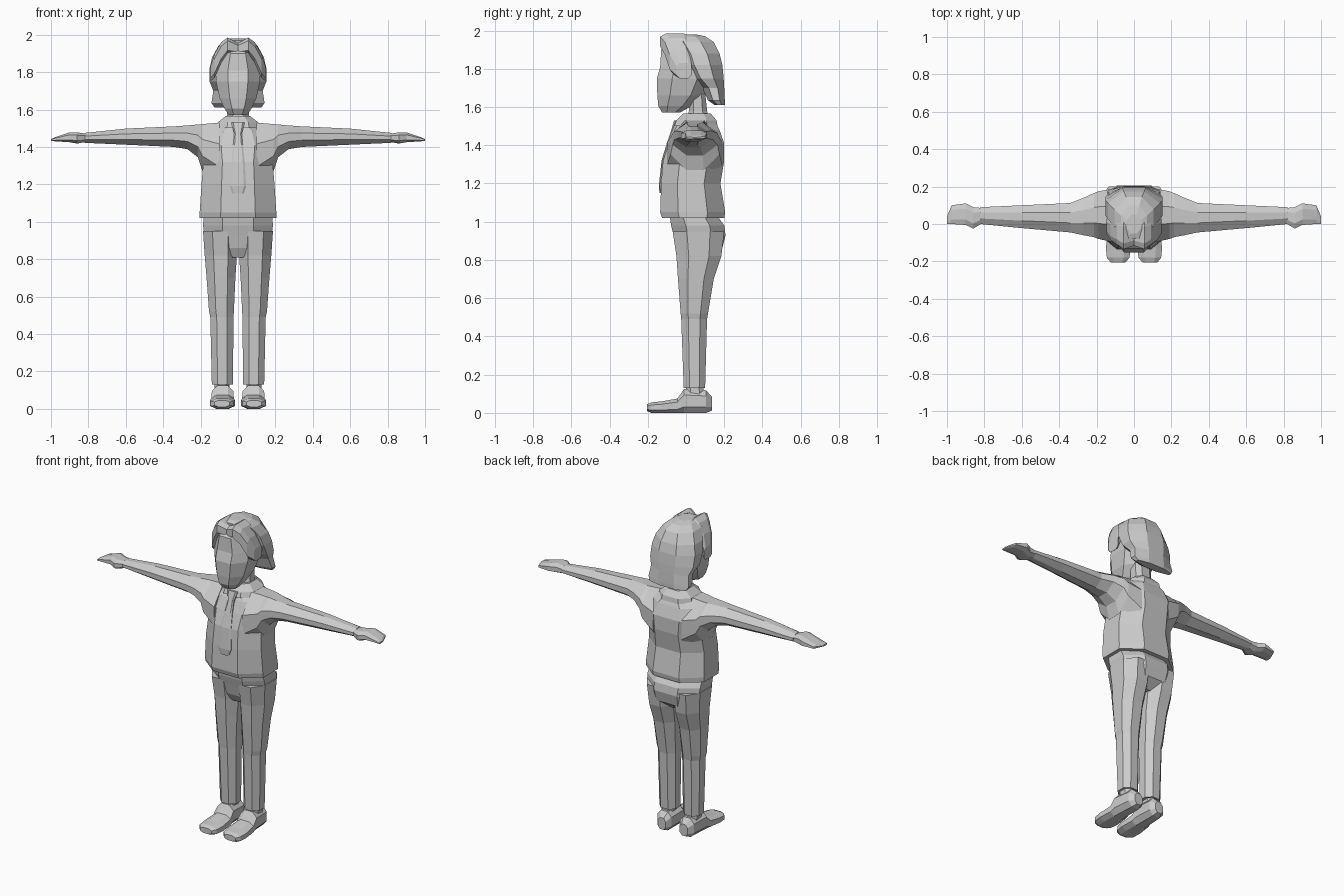
import bpy, bmesh


def loft(name, axis, rings, k=0.5, mirror=False):
    """Octagonal loft along an axis; each ring is (t, a0, a1, b0, b1)."""
    bm = bmesh.new()
    loops = []
    for t, a0, a1, b0, b1 in rings:
        ca, cb = (a1 - a0) / 2 * k, (b1 - b0) / 2 * k
        pts = [(a0 + ca, b0), (a1 - ca, b0), (a1, b0 + cb), (a1, b1 - cb),
               (a1 - ca, b1), (a0 + ca, b1), (a0, b1 - cb), (a0, b0 + cb)]
        place = {'x': lambda a, b: (t, a, b),
                 'y': lambda a, b: (a, t, b),
                 'z': lambda a, b: (a, b, t)}[axis]
        loops.append([bm.verts.new(place(a, b)) for a, b in pts])
    for lo, hi in zip(loops, loops[1:]):
        for i in range(8):
            j = (i + 1) % 8
            bm.faces.new((lo[i], lo[j], hi[j], hi[i]))
    bm.faces.new(loops[0][::-1])
    bm.faces.new(loops[-1])
    bmesh.ops.recalc_face_normals(bm, faces=bm.faces)
    me = bpy.data.meshes.new(name)
    bm.to_mesh(me)
    bm.free()
    ob = bpy.data.objects.new(name, me)
    bpy.context.collection.objects.link(ob)
    if mirror:
        m = ob.modifiers.new("mirror", 'MIRROR')
        m.use_mirror_merge = False
    return ob


def sym(rows):
    """Rings centred on x = 0 from (z, half width, y0, y1)."""
    return [(z, -w, w, y0, y1) for z, w, y0, y1 in rows]


# Shirt body and sleeves
loft("shirt_body", 'z', sym([
    (1.02, .205, -.125, .20), (1.05, .205, -.135, .205), (1.2, .195, -.13, .18),
    (1.32, .185, -.12, .20), (1.41, .2, -.09, .20), (1.48, .17, -.06, .175),
    (1.53, .09, -.03, .15)]), k=.55)
loft("sleeve", 'x', [
    (.10, -.10, .19, 1.18, 1.53), (.19, -.08, .175, 1.27, 1.522),
    (.215, -.07, .165, 1.345, 1.52), (.27, -.06, .14, 1.388, 1.515),
    (.34, -.045, .112, 1.40, 1.51), (.6, -.022, .10, 1.412, 1.498),
    (.82, .0, .09, 1.422, 1.475)], k=.65, mirror=True)

# Flat mitten hands
loft("hand", 'x', [
    (.81, .005, .085, 1.428, 1.47), (.86, -.025, .09, 1.418, 1.478),
    (.90, -.005, .11, 1.425, 1.478), (.975, .0, .10, 1.43, 1.453),
    (1.0, .0, .04, 1.432, 1.442)], mirror=True)

# Collar and tie
loft("collar", 'z', sym([
    (1.50, .12, -.062, .165), (1.53, .11, -.05, .16),
    (1.565, .065, -.015, .13)]))
loft("tie", 'z', sym([
    (1.15, .03, -.139, -.10), (1.19, .044, -.142, -.10), (1.32, .036, -.128, -.09),
    (1.41, .026, -.101, -.06), (1.47, .02, -.08, -.04), (1.53, .036, -.062, -.01)]),
    k=.3)

# Trousers: hips and legs
loft("trouser_hips", 'z', sym([
    (.81, .06, -.02, .13), (.86, .165, -.048, .19), (.93, .18, -.065, .207),
    (.98, .187, -.078, .20), (1.03, .182, -.085, .165)]), k=.55)
loft("trouser_leg", 'z', [
    (.13, .027, .14, -.012, .10), (.49, .024, .148, -.025, .11),
    (.52, .022, .155, -.028, .115), (.70, .014, .168, -.042, .145),
    (.82, .006, .178, -.05, .185), (.95, .004, .187, -.07, .20)],
    k=.55, mirror=True)

# Socks and shoes
loft("sock", 'z', [
    (.08, .045, .125, .0, .095), (.15, .045, .125, .0, .09)], mirror=True)
loft("shoe", 'y', [
    (.135, .05, .105, .012, .085), (.105, .03, .13, .0, .118),
    (-.01, .025, .14, .0, .125), (-.045, .022, .142, .0, .075),
    (-.13, .016, .15, .0, .06), (-.18, .025, .145, .0, .055),
    (-.205, .045, .125, .01, .045)], mirror=True)

# Neck and head
loft("neck", 'z', sym([
    (1.50, .07, .0, .13), (1.58, .058, .015, .11), (1.68, .058, .02, .10)]))
loft("head", 'z', sym([
    (1.572, .05, -.125, -.03), (1.605, .072, -.145, .03), (1.66, .098, -.15, .09),
    (1.75, .118, -.152, .14), (1.81, .12, -.135, .14), (1.90, .09, -.13, .12),
    (1.93, .06, -.10, .10)]), k=.55)

# Hair: long cap at the back, parted fringe in front
loft("hair_cap", 'z', sym([
    (1.61, .125, .15, .203), (1.635, .142, .115, .203), (1.70, .132, .085, .20),
    (1.75, .152, .025, .197), (1.82, .152, -.02, .19), (1.88, .138, -.04, .175),
    (1.94, .105, -.08, .145), (1.97, .07, -.08, .10), (1.98, .04, -.05, .05)]),
    k=.6)
loft("hair_fringe", 'x', [
    (.0, -.115, .02, 1.895, 1.955), (.055, -.135, .02, 1.90, 1.985),
    (.09, -.11, .02, 1.85, 1.96), (.125, -.085, .02, 1.77, 1.90),
    (.148, -.05, .03, 1.75, 1.83)], k=.4, mirror=True)
